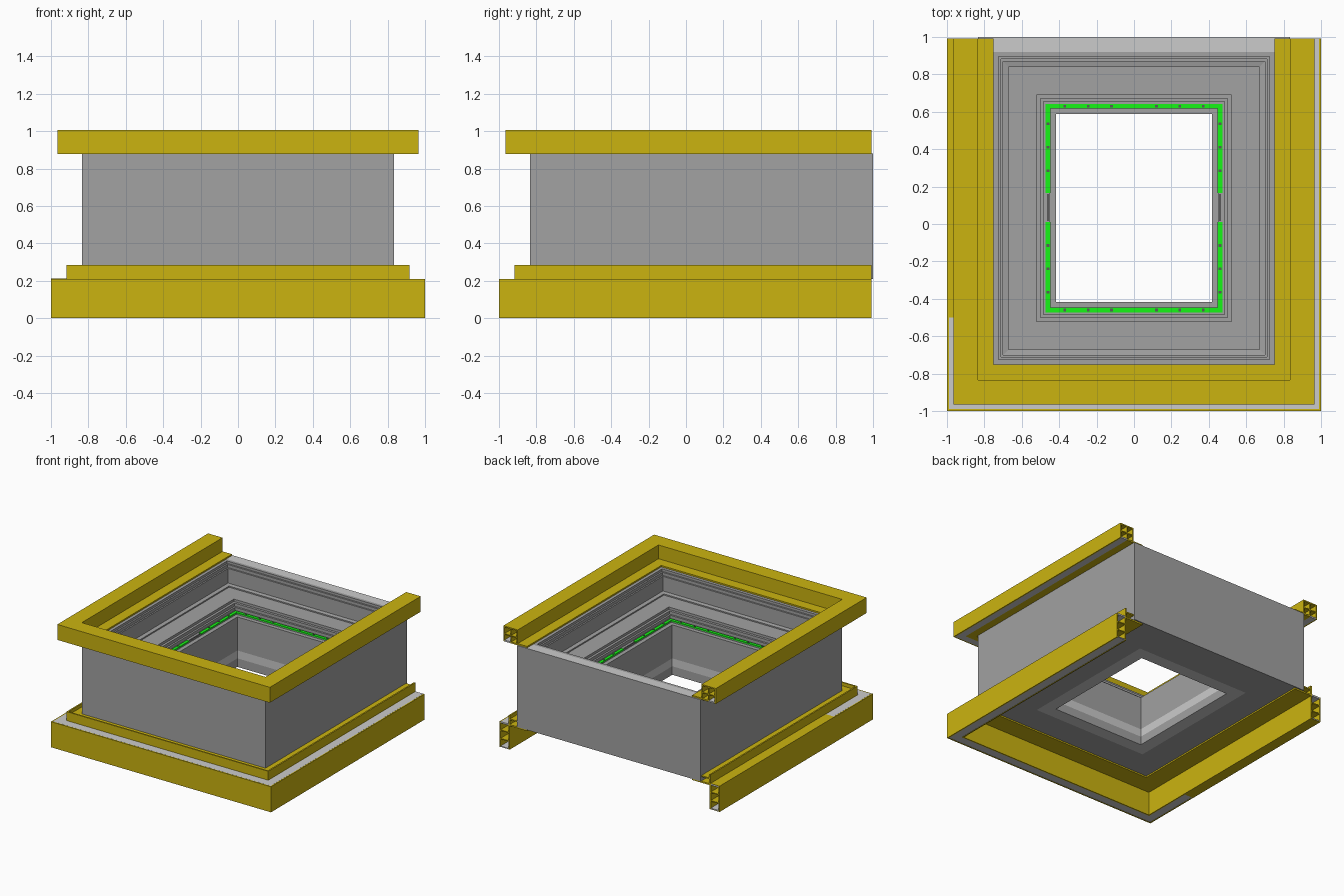
import bpy, bmesh

if "Cube" in bpy.data.objects:
    bpy.data.objects.remove(bpy.data.objects["Cube"])

def mat(name, r, g, b):
    m = bpy.data.materials.new(name)
    m.diffuse_color = (r, g, b, 1)
    m.use_nodes = True
    m.node_tree.nodes["Principled BSDF"].inputs["Base Color"].default_value = m.diffuse_color
    return m

YELLOW = mat("yellow", .60, .457, .005)
GREEN = mat("green", .008, .92, .008)
DARK = mat("dark_grey", .10, .10, .10)
GREY = mat("mid_grey", .36, .36, .36)
LIGHT = mat("light_grey", .60, .60, .60)

def finish(bm, name, mats):
    bmesh.ops.recalc_face_normals(bm, faces=bm.faces)
    me = bpy.data.meshes.new(name)
    bm.to_mesh(me)
    bm.free()
    for m in mats:
        me.materials.append(m)
    ob = bpy.data.objects.new(name, me)
    bpy.context.collection.objects.link(ob)
    return ob

def sweep(name, profiles, mats, back=None, accents=()):
    """Sweep closed (half_width, z) profiles round a rectangle.
    With back set, the sweep is a three-sided U that ends at y = back."""
    bm = bmesh.new()
    for prof in profiles:
        rings = []
        for i in range(4):
            ring = []
            for h, z in prof:
                end = back if back is not None else min(1, h + .17)
                x, y = [(-h, end), (-h, -h), (h, -h), (h, end)][i]
                ring.append(bm.verts.new((x, y, z)))
            rings.append(ring)
        n = len(prof)
        for i in range(4 if back is None else 3):
            a, b = rings[i], rings[(i + 1) % 4]
            for k in range(n):
                f = bm.faces.new((a[k], a[(k + 1) % n], b[(k + 1) % n], b[k]))
                f.material_index = int(k in accents)
        if back is not None:
            bm.faces.new(rings[0])
            bm.faces.new(rings[3])
    return finish(bm, name, mats)

def plate(h0, h1, z0, z1):
    return [(h0, z0), (h1, z0), (h1, z1), (h0, z1)]

def boxes(name, items, m):
    bm = bmesh.new()
    for x0, x1, y0, y1, z0, z1 in items:
        r = bmesh.ops.create_cube(bm, size=1)
        for v in r["verts"]:
            v.co.x = x0 if v.co.x < 0 else x1
            v.co.y = y0 if v.co.y < 0 else y1
            v.co.z = z0 if v.co.z < 0 else z1
    return finish(bm, name, [m])

# Wall body: outer faces, stepped opening and straight shaft in one ring
body = [(.834, .21), (.834, .88), (.75, .88), (.725, .88), (.725, .86),
        (.712, .86), (.712, .835), (.70, .835), (.70, .715), (.67, .71),
        (.67, .70), (.52, .70), (.52, .68), (.50, .68), (.50, .655),
        (.485, .655), (.485, .63), (.45, .63), (.45, .62), (.417, .62),
        (.417, .345), (.417, .28), (.417, .21), (.52, .21)]
sweep("wall_body", [body], [GREY, LIGHT], accents=(1, 20, 22))

# Upper rail: hollow tube with ribs and a flange lying on the body
sweep("upper_rail", [
    plate(.955, .966, .878, 1.005), plate(.835, .845, .88, 1.005),
    plate(.845, .955, .995, 1.005), plate(.845, .90, .878, .89),
    plate(.845, .955, .935, .943), plate(.895, .903, .89, .995),
    plate(.75, .835, .88, .892)], [YELLOW], back=.992)
sweep("upper_rail_base", [plate(.90, .955, .878, .89)], [LIGHT], back=.992)

# Lower rail: tall ribbed tube, flange under the body, raised lip
sweep("lower_rail", [
    plate(.99, 1, 0, .21), plate(.91, .92, 0, .21),
    plate(.92, .99, .065, .073), plate(.92, .99, .135, .143),
    plate(.75, .91, .196, .208), plate(.905, .917, .21, .283),
    plate(.834, .905, .245, .255)], [YELLOW], back=.992)
sweep("lower_rail_covers", [
    plate(.92, .99, .198, .2105), plate(.92, .99, .002, .01)], [LIGHT], back=.992)
boxes("painted_rail_section", [
    (-1, -.917, -.5, .992, .206, .212),
    (-1, -.915, -.5, .992, 0, .006)], YELLOW)

# Green light strips with a gap in the middle of each side
z0, z1 = .628, .637
strips = [(-.472, .472, -.472, -.447, z0, z1), (-.472, .472, .617, .642, z0, z1)]
for x0, x1 in ((-.472, -.447), (.447, .472)):
    strips += [(x0, x1, -.447, .01, z0, z1), (x0, x1, .165, .617, z0, z1)]
boxes("light_strips", strips, GREEN)

# Connector bars in the two gaps
boxes("strip_connectors", [(s * .46 - .006, s * .46 + .006, .015, .16, z0, .634)
                           for s in (-1, 1)], DARK)

# Small studs along the strips
spots = [(s * x, y) for s in (-1, 1) for x in (.12, .245, .37) for y in (-.46, .63)]
spots += [(s * .46, .085 + t * d) for s in (-1, 1) for t in (-1, 1) for d in (.2, .325, .45)]
r = .007
boxes("strip_studs", [(x - r, x + r, y - r, y + r, z1 - .002, z1 + .002)
                      for x, y in spots], DARK)
